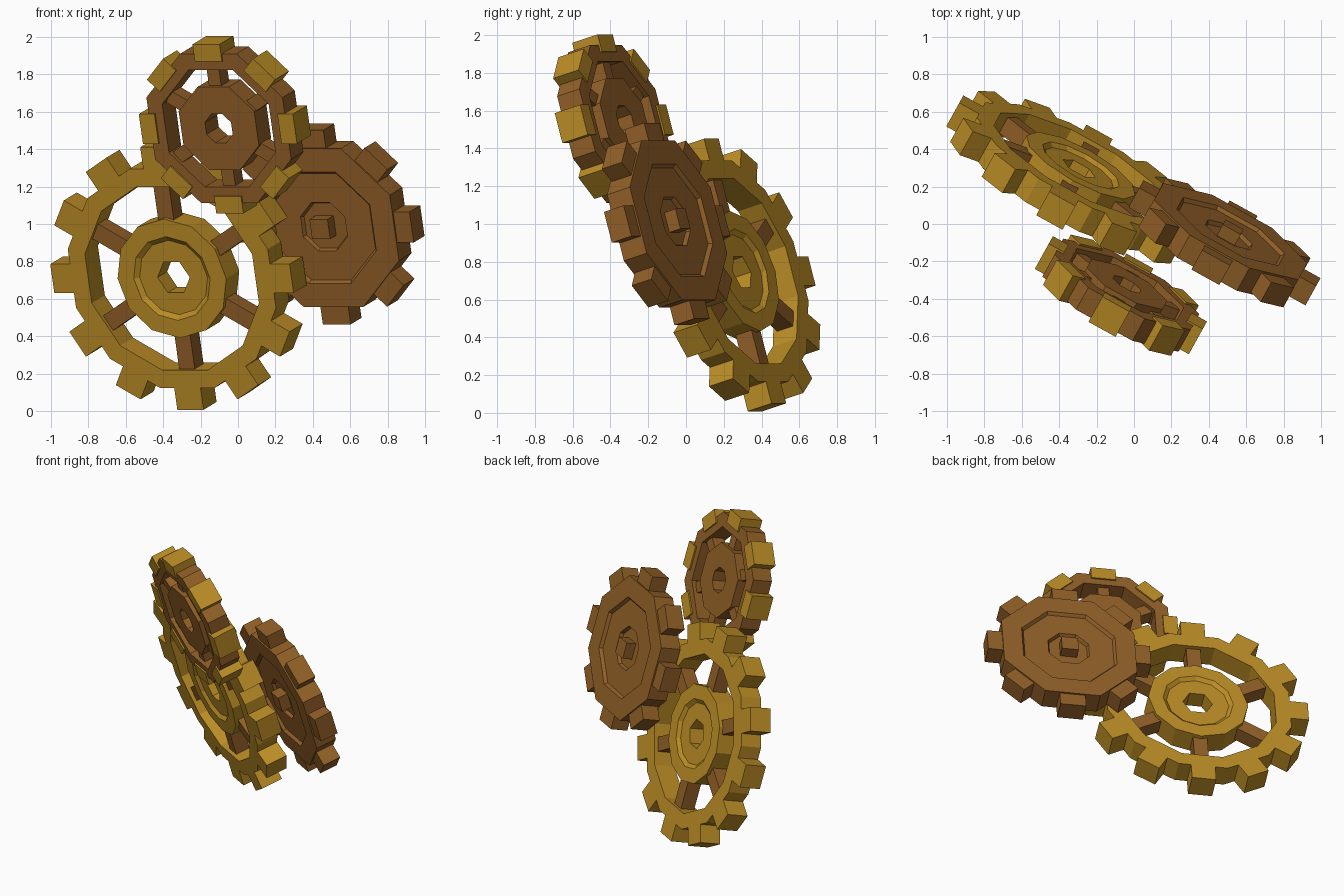
import bpy, bmesh, math
from mathutils import Matrix, Vector

if "Cube" in bpy.data.objects:
    bpy.data.objects.remove(bpy.data.objects["Cube"])

# Two flat colours
def material(name, rgb):
    m = bpy.data.materials.new(name)
    m.diffuse_color = (*rgb, 1)
    m.use_nodes = True
    m.node_tree.nodes["Principled BSDF"].inputs["Base Color"].default_value = m.diffuse_color
    return m

GOLD = material("old_gold", (0.50, 0.265, 0.019))
BROWN = material("wood_brown", (0.285, 0.115, 0.02))

# Shared tilt of all gears: u runs sideways, v runs up the gear face, w points to the front
W = -Vector((0.465, 0.84, 0.28)).normalized()
V = (Vector((0, 0, 1)) - W * W.z).normalized()
U = V.cross(W)
TILT = Matrix((U, V, W)).transposed().to_4x4()

def finish(bm, name, mat, centre):
    bmesh.ops.recalc_face_normals(bm, faces=bm.faces)
    me = bpy.data.meshes.new(name)
    bm.to_mesh(me)
    bm.free()
    me.materials.append(mat)
    ob = bpy.data.objects.new(name, me)
    ob.matrix_world = Matrix.Translation(centre) @ TILT
    bpy.context.collection.objects.link(ob)
    return ob

def turned(name, mat, centre, sides, profile, closed=True, hex_bore=0):
    """Spin a (flat-to-centre radius, height) profile in few-sided steps.
    Points at radius hex_bore form a hexagon instead."""
    bm = bmesh.new()
    phase = 0 if hex_bore else math.pi / sides
    rows = []
    for r, z in profile:
        row = []
        for i in range(sides):
            a = phase + math.tau * i / sides
            k = r / math.cos(math.pi / sides)
            if hex_bore and r == hex_bore:
                k = r / math.cos(math.pi / 6) if i % 2 == 0 else r
            row.append(bm.verts.new((k * math.cos(a), k * math.sin(a), z)))
        rows.append(row)
    pairs = list(zip(rows, rows[1:]))
    if closed:
        pairs.append((rows[-1], rows[0]))
    else:
        bm.faces.new(rows[0])
        bm.faces.new(rows[-1])
    for p, q in pairs:
        for i in range(sides):
            j = (i + 1) % sides
            bm.faces.new((p[i], p[j], q[j], q[i]))
    return finish(bm, name, mat, centre)

def radial_boxes(name, mat, centre, count, r0, r1, width, half):
    """Boxes set around the axle, the first one pointing up the face."""
    bm = bmesh.new()
    for i in range(count):
        m = (Matrix.Rotation(math.tau * i / count, 4, 'Z')
             @ Matrix.Translation((0, (r0 + r1) / 2, 0))
             @ Matrix.Diagonal((width, r1 - r0, 2 * half, 1)))
        bmesh.ops.create_cube(bm, size=1, matrix=m)
    return finish(bm, name, mat, centre)

def ring(r_in, r_out, h):
    return [(r_in, -h), (r_out, -h), (r_out, h), (r_in, h)]

# Large spoked gear
A = (-0.318, 0.25, 0.73)
turned("large_rim", GOLD, A, 12, ring(0.51, 0.61, 0.075))
radial_boxes("large_teeth", GOLD, A, 12, 0.58, 0.73, 0.16, 0.075)
radial_boxes("large_spokes", BROWN, A, 6, 0.28, 0.53, 0.095, 0.05)
turned("large_hub", GOLD, A, 12,
       [(0.085, -0.055), (0.20, -0.055), (0.225, -0.075), (0.32, -0.075),
        (0.32, 0.075), (0.225, 0.075), (0.20, 0.055), (0.085, 0.055)], hex_bore=0.085)

# Small spoked gear
B = (-0.07, -0.38, 1.53)
turned("small_rim", BROWN, B, 8, ring(0.325, 0.415, 0.07))
radial_boxes("small_teeth", GOLD, B, 8, 0.375, 0.47, 0.165, 0.08)
radial_boxes("small_spokes", BROWN, B, 6, 0.19, 0.34, 0.075, 0.045)
turned("small_hub", BROWN, B, 8, ring(0.08, 0.23, 0.07))

# Solid gear with stepped recesses on both faces
C = (0.483, -0.1, 1.0)
turned("solid_disc", BROWN, C, 8,
       [(0.125, -0.03), (0.135, -0.052), (0.295, -0.052), (0.31, -0.072), (0.44, -0.072),
        (0.44, 0.072), (0.31, 0.072), (0.295, 0.052), (0.135, 0.052), (0.125, 0.03)],
       closed=False)
radial_boxes("solid_teeth", BROWN, C, 8, 0.41, 0.54, 0.17, 0.062)
radial_boxes("axle_peg", BROWN, C, 1, -0.055, 0.055, 0.11, 0.1)
